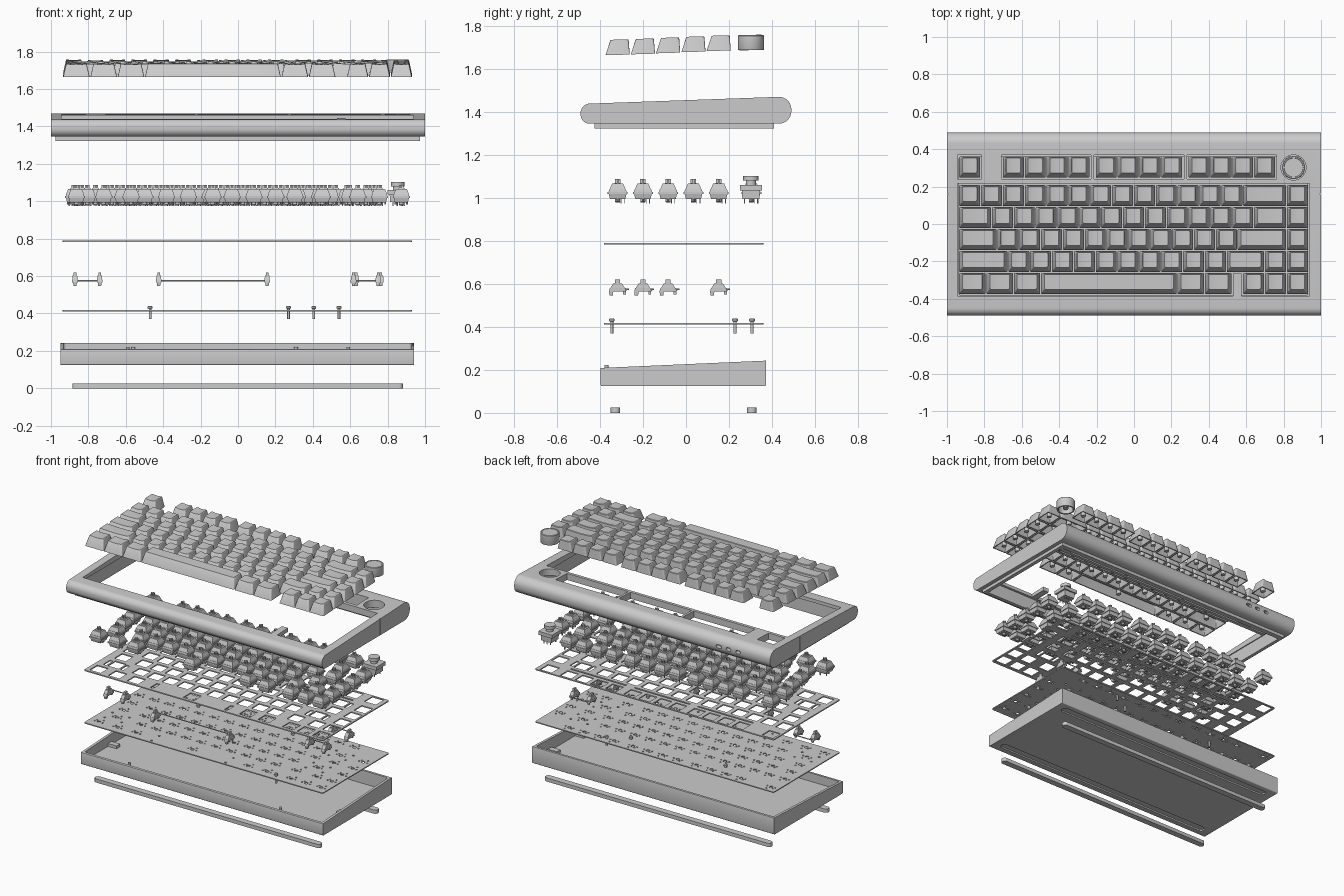
import bpy, bmesh, math
from mathutils import Vector

if "Cube" in bpy.data.objects:
    bpy.data.objects.remove(bpy.data.objects["Cube"])

U, PY, X0 = 0.1168, 0.1175, -0.937          # key pitch in x and y, left edge
ROWS = [[1, -1] + [1]*4 + [-.25] + [1]*4 + [-.25] + [1]*4,
        [1]*13 + [2, 1],
        [1.5] + [1]*12 + [1.5, 1],
        [1.75] + [1]*11 + [2.25, 1],
        [2.25] + [1]*10 + [1.75, 1, 1],
        [1.25]*3 + [6.25, 1.25, 1.25, -.5, 1, 1, 1]]   # negative = gap
ROW_Y = [0.304] + [0.152 - PY*i for i in range(5)]
KNOB = (0.853, 0.302)

KEYS = []                                    # (row, centre x, centre y, width)
for r, row in enumerate(ROWS):
    pos = 0
    for w in row:
        if w > 0:
            KEYS.append((r, X0 + (pos + w/2)*U, ROW_Y[r], w))
        pos += abs(w)
STABS = [(x, y, 0.29 if w > 3 else 0.066) for r, x, y, w in KEYS if w >= 2]


def link(name, data):
    ob = bpy.data.objects.new(name, data)
    bpy.context.collection.objects.link(ob)
    return ob


def finish(name, bm):
    bmesh.ops.recalc_face_normals(bm, faces=bm.faces)
    me = bpy.data.meshes.new(name)
    bm.to_mesh(me)
    bm.free()
    return link(name, me)


def bake(ob):
    me = bpy.data.meshes.new_from_object(ob.evaluated_get(bpy.context.evaluated_depsgraph_get()))
    name = ob.name
    bpy.data.objects.remove(ob)
    return link(name, me)


def rect(x0, x1, y0, y1):
    return [(x0, y0), (x1, y0), (x1, y1), (x0, y1)]


def around(x, y, hx, hy):
    return rect(x - hx, x + hx, y - hy, y + hy)


def circle(x, y, r, n=8):
    return [(x + r*math.cos(2*math.pi*i/n), y + r*math.sin(2*math.pi*i/n)) for i in range(n)]


def rounded(pts, radii, seg=6):
    out, n = [], len(pts)
    for i in range(n):
        p, r = Vector(pts[i]), radii[i % len(radii)]
        u = (Vector(pts[i-1]) - p).normalized()
        v = (Vector(pts[(i+1) % n]) - p).normalized()
        th = u.angle(v)
        c = p + (u + v).normalized()*r/math.sin(th/2)
        a, b, phi = p + u*r/math.tan(th/2) - c, p + v*r/math.tan(th/2) - c, math.pi - th
        for k in range(seg + 1):
            t = k/seg
            out.append(tuple(c + (a*math.sin((1-t)*phi) + b*math.sin(t*phi))/math.sin(phi)))
    return out


def loft(bm, rings):
    rs = [[bm.verts.new(p) for p in ring] for ring in rings]
    n = len(rs[0])
    for a, b in zip(rs, rs[1:]):
        for i in range(n):
            bm.faces.new((a[i], a[(i+1) % n], b[(i+1) % n], b[i]))
    return rs


def solid(bm, rings):
    rs = loft(bm, rings)
    bm.faces.new(rs[0])
    bm.faces.new(rs[-1])


def prism(bm, pts, z0, z1):
    solid(bm, [[(x, y, z) for x, y in pts] for z in (z0, z1)])


def prism_x(bm, pts, x0, x1):
    solid(bm, [[(x, y, z) for y, z in pts] for x in (x0, x1)])


def taper(bm, x, y, a, z0, b, z1):
    solid(bm, [[(p, q, z) for p, q in around(x, y, *h)] for h, z in ((a, z0), (b, z1))])


def lathe(bm, x, y, prof, n=32):
    solid(bm, [[(p, q, z) for p, q in circle(x, y, r, n)] for r, z in prof])


def curve(name, loops, dim, cyclic):
    cu = bpy.data.curves.new(name, 'CURVE')
    cu.dimensions = dim
    for pts in loops:
        s = cu.splines.new('POLY')
        s.points.add(len(pts) - 1)
        for p, q in zip(s.points, pts):
            p.co = (*q, 1) if len(q) == 3 else (*q, 0, 1)
        s.use_cyclic_u = cyclic
    return cu


def sheet(name, loops, z0, z1):              # flat outline with holes
    cu = curve(name, loops, '2D', True)
    cu.fill_mode = 'BOTH'
    cu.extrude = (z1 - z0)/2
    ob = bake(link(name, cu))
    for v in ob.data.vertices:
        v.co.z += (z0 + z1)/2
    return ob


def cut(ob, *fills):
    cutters = []
    for fill in fills:
        bm = bmesh.new()
        fill(bm)
        c = finish('cutter', bm)
        c.hide_render = True
        m = ob.modifiers.new('cut', 'BOOLEAN')
        m.operation, m.solver, m.object = 'DIFFERENCE', 'EXACT', c
        cutters.append(c)
    ob = bake(ob)
    for c in cutters:
        bpy.data.objects.remove(c)
    return ob


# feet strips
FEET = [('front_foot', -0.328), ('back_foot', 0.306)]
for name, y in FEET:
    bm = bmesh.new()
    prism(bm, rounded(rect(-0.885, 0.882, y - .022, y + .022), [.021]), 0, 0.026)
    finish(name, bm)

# bottom case tray
bm = bmesh.new()
prism_x(bm, rounded([(-.397, .125), (.372, .125), (.372, .243), (-.397, .209)], [.006, .006, .002, .002], 3), -.95, .942)
tray = finish('bottom_case', bm)
cut(tray, lambda b: prism(b, rounded(rect(-.932, .924, -.38, .355), [.012]), .15, .4),
    lambda b: [prism(b, rounded(rect(-.89, .887, y - .026, y + .026), [.025]), .1, .135) for _, y in FEET])
bm = bmesh.new()
for x, y in ((.59, -.37), (-.59, -.37), (.31, .345), (-.56, .345)):
    lathe(bm, x, y, [(.01, .148), (.01, .222)], 12)
for x in (-.9, .89):
    for y in (-.1, .2):
        taper(bm, x, y, (.035, .02), .148, (.035, .02), .17)
finish('case_standoffs', bm)

# circuit board with switch holes, and screws
board = rounded(rect(-.937, .93, -.382, .36), [.01])
holes = [board]
for r, x, y, w in KEYS:
    holes.append(circle(x, y, .0125, 12))
    holes += [circle(x + a, y + b, .006) for a, b in ((-.0235, .0155), (.0155, .031), (-.031, -.002), (.031, -.002))]
for x, y, s in STABS:
    holes += [circle(x + a*s, y + b, .008) for a in (-1, 1) for b in (-.042, .045)]
sheet('circuit_board', holes, .411, .418)
bm = bmesh.new()
for x, y in ((-.47, .228), (.27, .228), (.405, .307), (.54, -.345)):
    lathe(bm, x, y, [(.007, .37), (.007, .425), (.013, .427), (.013, .436), (.009, .44)], 16)
finish('board_screws', bm)

# stabilisers
for i, (x, y, s) in enumerate(STABS):
    bm = bmesh.new()
    for cx in (x - s, x + s):
        taper(bm, cx, y, (.015, .04), .565, (.015, .036), .58)
        taper(bm, cx, y, (.014, .034), .58, (.012, .02), .602)
        taper(bm, cx, y, (.007, .012), .602, (.007, .012), .62)
        taper(bm, cx, y - .03, (.008, .008), .546, (.01, .01), .566)
        taper(bm, cx, y + .032, (.006, .006), .55, (.007, .007), .566)
    finish(f'stabiliser_{i}', bm)
    cu = curve(f'stabiliser_wire_{i}', [[(x - s, y + .02, .572), (x - s, y + .05, .575), (x + s, y + .05, .575),
                                         (x + s, y + .02, .572)]], '3D', False)
    cu.bevel_depth, cu.bevel_resolution, cu.use_fill_caps = .004, 2, True
    bake(link(cu.name, cu))

# switch plate
holes = [board, around(*KNOB, .045, .045)]
holes += [around(x, y, .043, .043) for r, x, y, w in KEYS]
holes += [around(x + a*s, y - .004, .012, .038) for x, y, s in STABS for a in (-1, 1)]
GROUPS = [(0, 1), (2, 6), (6.25, 10.25), (10.5, 14.5)]
holes += [rect(X0 + (a + .15)*U, X0 + (b - .15)*U, .222, .234) for a, b in GROUPS[1:]]
sheet('switch_plate', holes, .782, .79)

# switches (one shared mesh)
bm = bmesh.new()
taper(bm, 0, 0, (.035, .035), .994, (.041, .041), 1.018)
taper(bm, 0, 0, (.046, .046), 1.018, (.046, .046), 1.027)
taper(bm, 0, 0, (.042, .042), 1.027, (.04, .039), 1.04)
taper(bm, 0, 0, (.04, .037), 1.04, (.029, .026), 1.066)
taper(bm, 0, 0, (.018, .015), 1.066, (.016, .013), 1.07)
taper(bm, 0, 0, (.0125, .004), 1.068, (.0125, .004), 1.088)
taper(bm, 0, 0, (.004, .0125), 1.068, (.004, .0125), 1.088)
lathe(bm, 0, 0, [(.009, .978), (.012, .982), (.012, .996)], 12)
for a in (-1, 1):
    lathe(bm, a*.031, 0, [(.005, .984), (.005, .996)], 8)
for a, b in ((-.0235, .0155), (.0155, .031)):
    taper(bm, a, b, (.003, .002), .974, (.003, .002), .998)
first = finish('switch_0', bm)
first.location = (KEYS[0][1], KEYS[0][2], 0)
for i, (r, x, y, w) in enumerate(KEYS[1:], 1):
    link(f'switch_{i}', first.data).location = (x, y, 0)

# rotary encoder under the knob
bm = bmesh.new()
taper(bm, *KNOB, (.04, .04), .995, (.042, .042), 1.035)
taper(bm, *KNOB, (.054, .052), 1.035, (.054, .052), 1.06)
lathe(bm, *KNOB, [(.024, 1.06), (.024, 1.08), (.036, 1.08), (.036, 1.102)])
for a in (-.025, 0, .025):
    for b in (-.03, .03):
        taper(bm, KNOB[0] + a, KNOB[1] + b, (.003, .002), .974, (.003, .002), 1.0)
finish('rotary_encoder', bm)

# top case: rounded side profile with key openings, knob hole and rear ports
bm = bmesh.new()
prism_x(bm, rounded([(-.49, 1.345), (.49, 1.345), (.49, 1.472), (-.49, 1.437)], [.042, .058, .058, .042], 10), -1, 1)
top = finish('top_case', bm)
pocket = rect(-.952, .945, -.401, .375)
tx0, tx1, ty = X0 + 12.5*U + .006, X0 + 13*U - .006, -.264
opening = [(-.945, -.384), (tx0, -.384), (tx0, ty), (tx1, ty), (tx1, -.384), (.939, -.384), (.939, .217), (-.945, .217)]


def key_openings(b):
    prism(b, opening, 1.3, 1.6)
    for g0, g1 in GROUPS:
        prism(b, rect(X0 + g0*U - .006, X0 + g1*U + .006, .24, .368), 1.3, 1.6)
    prism(b, circle(*KNOB, .067, 48), 1.3, 1.6)


def ports_and_seams(b):
    for s in (-1, 1):
        prism(b, around(s*1.005, .16, .011, .002), 1.3, 1.6)
    for x, h in ((-.6, .022), (-.675, .018), (-.75, .018)):
        solid(b, [[(p, y, q) for p, q in rounded(around(x, 1.405, h, .011), [.0105], 4)] for y in (.46, .55)])


cut(top, lambda b: prism(b, pocket, 1.2, 1.417), key_openings, ports_and_seams)
sheet('case_skirt', [rect(-.975, .972, -.426, .41), pocket], 1.323, 1.347)


# keycaps: hollow, dished, leaning back
def cap_ring(hx, y0, y1, rad, z, dish, tilt):
    left = [(-hx + rad*(1 - math.cos(a)), rad*(1 - math.sin(a))) for a in [math.pi/8*k for k in range(5)]]
    mid = [((hx - rad)*t, 0) for t in (-.6, -.2, .2, .6)]
    side = left + mid + [(-x, o) for x, o in reversed(left)]
    pts = [(x, y0 + o) for x, o in side] + [(x, y1 - o) for x, o in reversed(side)]
    return [(x, y, z + dish*((x/hx)**2 - 1) + tilt*y) for x, y in pts]


CAP_Z = [1.687, 1.684, 1.679, 1.674, 1.669, 1.665]
for i, (r, x, y, w) in enumerate(KEYS):
    bm = bmesh.new()
    hx, hy, h, t = w*U/2 - .0025, PY/2 - .0025, .071, .03
    d = 0 if w > 3 else .005
    rs = loft(bm, [cap_ring(hx - .022, -hy + .03, hy - .014, .006, h - .014, 0, t),
                   cap_ring(hx - .007, -hy + .007, hy - .007, .004, 0, 0, t),
                   cap_ring(hx, -hy, hy, .006, 0, 0, t),
                   cap_ring(hx - .015, -hy + .022, hy - .005, .009, h - .003, d, t),
                   cap_ring(hx - .018, -hy + .025, hy - .008, .008, h, d, t)])
    for ring in (rs[0], rs[-1]):
        n = len(ring)
        for k in range(n//2 - 1):
            bm.faces.new((ring[k], ring[k+1], ring[n-2-k], ring[n-1-k]))
    lathe(bm, 0, 0, [(.016, .008), (.016, h - .012)], 12)
    finish(f'keycap_{i}', bm).location = (x, y, CAP_Z[r])

# volume knob
bm = bmesh.new()
lathe(bm, *KNOB, [(.05, 1.742), (.05, 1.688), (.06, 1.688), (.061, 1.69), (.061, 1.754), (.058, 1.757),
                  (.052, 1.757), (.05, 1.755)], 48)
lathe(bm, *KNOB, [(.02, 1.7), (.02, 1.745)], 24)
finish('volume_knob', bm)

# smooth shading with crisp edges
bpy.ops.object.select_all(action='SELECT')
bpy.context.view_layer.objects.active = bpy.context.scene.objects['top_case']
bpy.ops.object.shade_smooth_by_angle(angle=math.radians(32))
